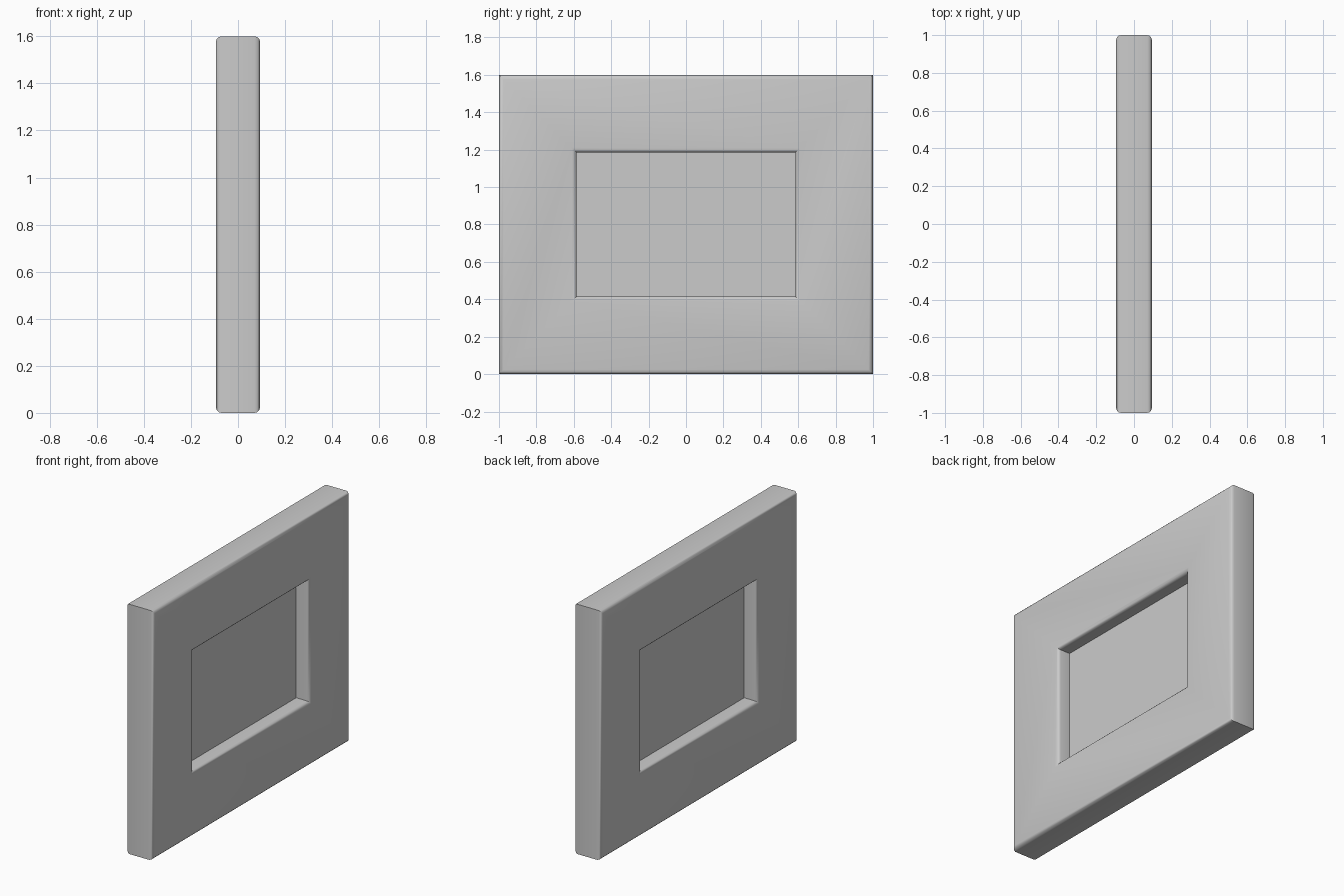
import bpy, bmesh, math

if "Cube" in bpy.data.objects:
    bpy.data.objects.remove(bpy.data.objects["Cube"])

WIDTH, HEIGHT = 2.0, 1.6     # y and z size of the frame
BORDER, HALF = 0.415, 0.094  # border width, half thickness
R, SEG = 0.024, 3            # edge rounding


def new_object(name, bm):
    bmesh.ops.recalc_face_normals(bm, faces=bm.faces)
    mesh = bpy.data.meshes.new(name)
    bm.to_mesh(mesh)
    bm.free()
    obj = bpy.data.objects.new(name, mesh)
    bpy.context.collection.objects.link(obj)
    return obj


def rounded_profile():
    """Rounded rectangle as (distance in from outer edge, x)."""
    pts = []
    corners = [(BORDER - R, HALF - R), (R, HALF - R), (R, R - HALF), (BORDER - R, R - HALF)]
    for k, (u, x) in enumerate(corners):
        for i in range(SEG + 1):
            a = math.pi / 2 * (k + i / SEG)
            pts.append((u + R * math.cos(a), x + R * math.sin(a)))
    return pts


# Frame: profile carried round four mitred corners
bm = bmesh.new()
rings = []
for sy, sz in [(-1, -1), (1, -1), (1, 1), (-1, 1)]:
    rings.append([bm.verts.new((x, sy * (WIDTH / 2 - u), HEIGHT / 2 + sz * (HEIGHT / 2 - u)))
                  for u, x in rounded_profile()])
for k in range(4):
    a, b = rings[k], rings[(k + 1) % 4]
    for i in range(len(a)):
        j = (i + 1) % len(a)
        bm.faces.new((a[i], a[j], b[j], b[i]))
frame = new_object("picture_frame", bm)
bpy.context.view_layer.objects.active = frame
frame.select_set(True)
bpy.ops.object.shade_smooth_by_angle(angle=math.radians(40))

# Pane: thin panel set in the middle of the opening
bm = bmesh.new()
bmesh.ops.create_cube(bm, size=1)
bmesh.ops.scale(bm, vec=(0.006, WIDTH - 2 * BORDER + 0.004, HEIGHT - 2 * BORDER + 0.004), verts=bm.verts)
bmesh.ops.translate(bm, vec=(0, 0, HEIGHT / 2), verts=bm.verts)
new_object("centre_pane", bm)
